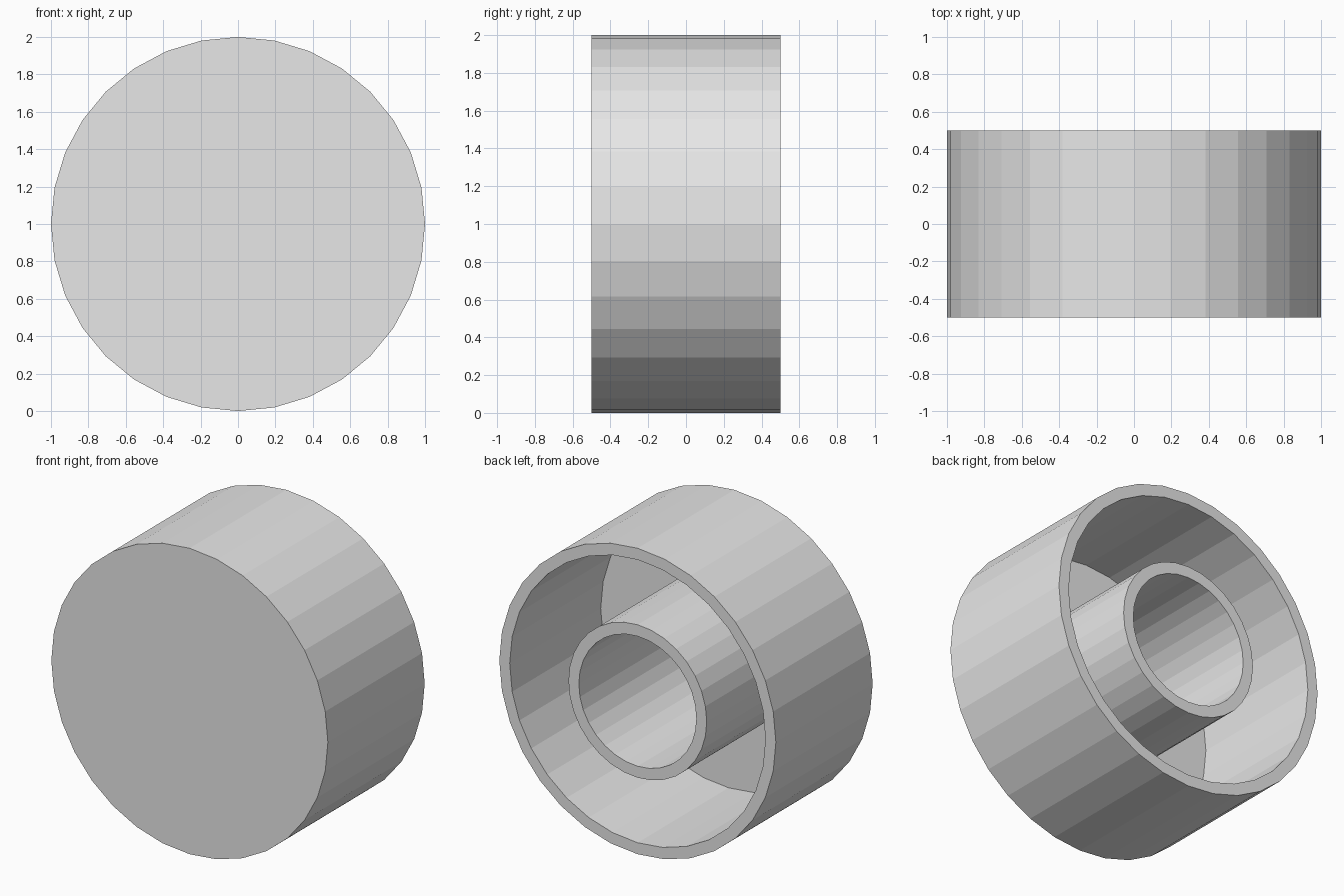
import bpy, bmesh
from math import sin, cos, pi

cube = bpy.data.objects.get("Cube")
if cube:
    bpy.data.objects.remove(cube, do_unlink=True)

SIDES = 32
WALL = 0.075       # thickness of both ring walls
FRONT, FLOOR, RIM = -0.5, -0.44, 0.5

grey = bpy.data.materials.new("light_grey")
grey.use_nodes = True
colour = (0.8, 0.8, 0.8, 1)
grey.diffuse_color = colour
grey.node_tree.nodes["Principled BSDF"].inputs["Base Color"].default_value = colour


def lathe(name, profile):
    """Sweep (radius, y) points around the y axis; radius 0 closes a disc."""
    bm = bmesh.new()
    rings = []
    for radius, y in profile:
        angles = [2 * pi * i / SIDES for i in range(SIDES)]
        rings.append([bm.verts.new((radius * cos(a), y, 1 + radius * sin(a)))
                      for a in angles])
    for lower, upper in zip(rings, rings[1:]):
        for i in range(SIDES):
            j = (i + 1) % SIDES
            bm.faces.new((lower[i], lower[j], upper[j], upper[i]))
    # Flat discs close both ends of the profile
    bm.faces.new(rings[0])
    bm.faces.new(rings[-1])
    bmesh.ops.recalc_face_normals(bm, faces=bm.faces)
    mesh = bpy.data.meshes.new(name)
    bm.to_mesh(mesh)
    bm.free()
    mesh.materials.append(grey)
    obj = bpy.data.objects.new(name, mesh)
    bpy.context.collection.objects.link(obj)


# One closed shell: front disc, outer wall, recessed floor, hollow centre tube
lathe("cap_with_centre_tube", [
    (1, FRONT), (1, RIM), (1 - WALL, RIM), (1 - WALL, FLOOR),
    (0.5, FLOOR), (0.5, RIM), (0.5 - WALL, RIM), (0.5 - WALL, FLOOR),
])
